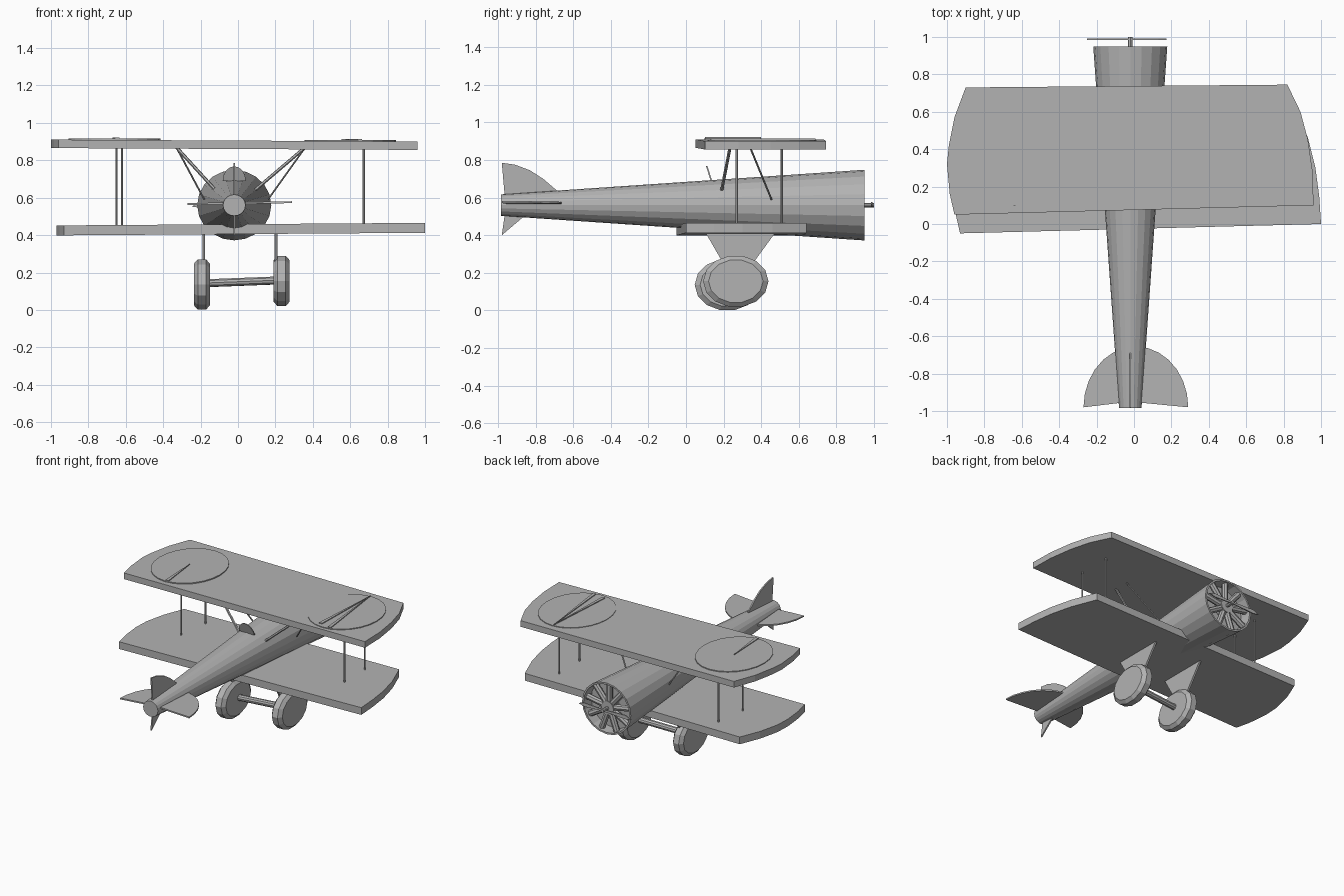
import bpy, bmesh, math
from mathutils import Vector

old = bpy.data.objects.get("Cube")
if old:
    bpy.data.objects.remove(old, do_unlink=True)

grey = bpy.data.materials.new("plain grey")
GREY = (0.45, 0.45, 0.45, 1)
grey.diffuse_color = GREY
grey.use_nodes = True
grey.node_tree.nodes["Principled BSDF"].inputs["Base Color"].default_value = GREY


def finish(name, bm):
    bmesh.ops.recalc_face_normals(bm, faces=bm.faces)
    mesh = bpy.data.meshes.new(name)
    bm.to_mesh(mesh)
    bm.free()
    mesh.materials.append(grey)
    ob = bpy.data.objects.new(name, mesh)
    bpy.context.collection.objects.link(ob)
    return ob


def plate(name, outline, push):
    """Flat outline of 3D points given thickness along push."""
    bm = bmesh.new()
    push = Vector(push)
    face = bm.faces.new([bm.verts.new(Vector(p) - push / 2) for p in outline])
    out = bmesh.ops.extrude_face_region(bm, geom=[face])
    moved = [v for v in out["geom"] if isinstance(v, bmesh.types.BMVert)]
    bmesh.ops.translate(bm, verts=moved, vec=push)
    return finish(name, bm)


def rod(name, a, b, radius, sides=6):
    a, b = Vector(a), Vector(b)
    bm = bmesh.new()
    bmesh.ops.create_cone(bm, cap_ends=True, segments=sides, radius1=radius,
                          radius2=radius, depth=(b - a).length)
    ob = finish(name, bm)
    ob.location = (a + b) / 2
    ob.rotation_mode = "QUATERNION"
    ob.rotation_quaternion = Vector((0, 0, 1)).rotation_difference(b - a)
    return ob


def lathe(name, profile, centre, axis, sides, stretch=(1, 1)):
    """Rings of (radius, position) along axis 'x' or 'y', capped at both ends."""
    bm = bmesh.new()
    rings = []
    for r, d in profile:
        ring = []
        for i in range(sides):
            t = math.tau * i / sides
            u, w = r * math.cos(t) * stretch[0], r * math.sin(t) * stretch[1]
            p = (d, u, w) if axis == "x" else (u, d, w)
            ring.append(bm.verts.new(Vector(centre) + Vector(p)))
        rings.append(ring)
    for lo, hi in zip(rings, rings[1:]):
        for i in range(sides):
            j = (i + 1) % sides
            bm.faces.new((lo[i], lo[j], hi[j], hi[i]))
    bm.faces.new(rings[0])
    bm.faces.new(rings[-1])
    return finish(name, bm)


# Wings: straight edges with bowed tips, slightly out of level
def wing(name, outline, z, slope, thick):
    plate(name, [(x, y, z + slope * x) for x, y in outline], (0, 0, thick))


wing("upper_wing", [(-0.96, 0.05), (0.96, 0.1), (0.955, 0.28), (0.93, 0.45),
                    (0.89, 0.6), (0.82, 0.745), (-0.9, 0.73), (-0.96, 0.57),
                    (-0.99, 0.42), (-1, 0.32), (-0.985, 0.16)], 0.883, -0.005, 0.045)
wing("lower_wing", [(-0.93, -0.05), (1, 0), (0.99, 0.15), (0.97, 0.3),
                    (0.93, 0.46), (0.86, 0.64), (-0.87, 0.62), (-0.93, 0.47),
                    (-0.965, 0.32), (-0.97, 0.2), (-0.955, 0.06)], 0.432, 0.007, 0.053)

# Raised round panels on the upper wing, with thin pointers
for side, cx, cy, z in (("right", -0.66, 0.385, 0.911), ("left", 0.6, 0.405, 0.903)):
    ring = [(cx + 0.245 * math.cos(math.tau * i / 24),
             cy + 0.29 * math.sin(math.tau * i / 24), z) for i in range(24)]
    plate(side + "_wing_panel", ring, (0, 0, 0.009))


def pointer(name, tip, tail, z):
    (x, y), (u, v) = tip, tail
    plate(name, [(x, y, z), (u - 0.012, v, z), (u + 0.012, v, z)], (0, 0, 0.008))


pointer("left_pointer_a", (0.59, 0.69), (0.565, 0.15), 0.91)
pointer("left_pointer_b", (0.59, 0.69), (0.65, 0.13), 0.91)
pointer("right_pointer", (-0.67, 0.4), (-0.645, 0.1), 0.918)

# Tapered fuselage with a hollow nose
MID = (-0.02, 0, 0.56)
lathe("fuselage", [(0.06, -0.985), (0.198, 0.95), (0.185, 0.95), (0.18, 0.87)],
      MID, "y", 20, (1, 0.95))

# Radial engine, shaft and propeller
lathe("engine_hub", [(0.05, 0.86), (0.05, 0.94)], MID, "y", 12)
for i in range(9):
    t = math.tau * i / 9 + math.pi / 2
    way = Vector((math.cos(t), 0, math.sin(t)))
    base = Vector((MID[0], 0.915, MID[2]))
    rod("engine_cylinder", base + way * 0.03, base + way * 0.178, 0.022, 8)
rod("propeller_shaft", (-0.02, 0.93, 0.56), (-0.02, 1, 0.56), 0.012, 8)
plate("propeller", [(-0.25, 0.988, 0.553), (-0.2, 0.988, 0.546), (-0.02, 0.988, 0.556),
                    (0.13, 0.988, 0.55), (0.175, 0.988, 0.563), (0.13, 0.988, 0.576),
                    (-0.02, 0.988, 0.568), (-0.2, 0.988, 0.574)], (0, 0.008, 0))

# Windscreen over the cockpit
screen = [(-0.02 + 0.062 * math.cos(math.pi * i / 8),
           0.135 - 0.025 * math.sin(math.pi * i / 8),
           0.69 + 0.078 * math.sin(math.pi * i / 8)) for i in range(9)]
plate("windscreen", screen, (0, 0.008, 0))

# Tail surfaces
arc = [(0.01 + 0.28 * math.cos(math.pi * i / 14),
        -0.98 + 0.325 * math.sin(math.pi * i / 14)) for i in range(15)]
plate("tailplane", [(x, y, 0.571 + 0.018 * x) for x, y in arc + [(-0.02, -0.95)]],
      (0, 0, 0.01))
plate("tail_fin", [(-0.02, y, z) for y, z in (
    (-0.96, 0.56), (-0.98, 0.785), (-0.91, 0.775), (-0.83, 0.745),
    (-0.76, 0.7), (-0.69, 0.64), (-0.69, 0.56))], (0.01, 0, 0))
plate("lower_fin", [(-0.02, y, z) for y, z in (
    (-0.96, 0.54), (-0.98, 0.4), (-0.85, 0.51), (-0.85, 0.54))], (0.01, 0, 0))

# Struts between the wings
for y, right, left in ((0.27, -0.65, 0.675), (0.51, -0.62, 0.672)):
    for side, x in (("right", right), ("left", left)):
        rod(side + "_wing_strut", (x, y, 0.45), (x, y, 0.87), 0.006)

# Slanted struts from the fuselage to the upper wing
for s, top in ((-1, -0.33), (1, 0.36)):
    rod("rear_slanted_strut", (top, 0.235, 0.87), (s * 0.105 - 0.015, 0.19, 0.64), 0.009)
    rod("front_slanted_strut", (top, 0.34, 0.87), (s * 0.17 - 0.01, 0.455, 0.59), 0.005)

# Landing gear: triangular legs, axle and disc wheels
for side, x, y, z in (("right", -0.193, 0.22, 0.136), ("left", 0.233, 0.265, 0.155)):
    leg = x + 0.01 if x < 0 else x - 0.03
    plate(side + "_gear_leg", [(leg, 0.1, 0.42), (leg, 0.48, 0.42),
                               (leg, 0.29, 0.16), (leg, 0.25, 0.16)], (0.014, 0, 0))
    lathe(side + "_wheel", [(0.115, -0.042), (0.138, -0.022), (0.138, 0.022), (0.115, 0.042)],
          (x, y, z), "x", 14, (1.26, 1))
rod("axle", (-0.19, 0.23, 0.142), (0.22, 0.26, 0.158), 0.022, 10)
